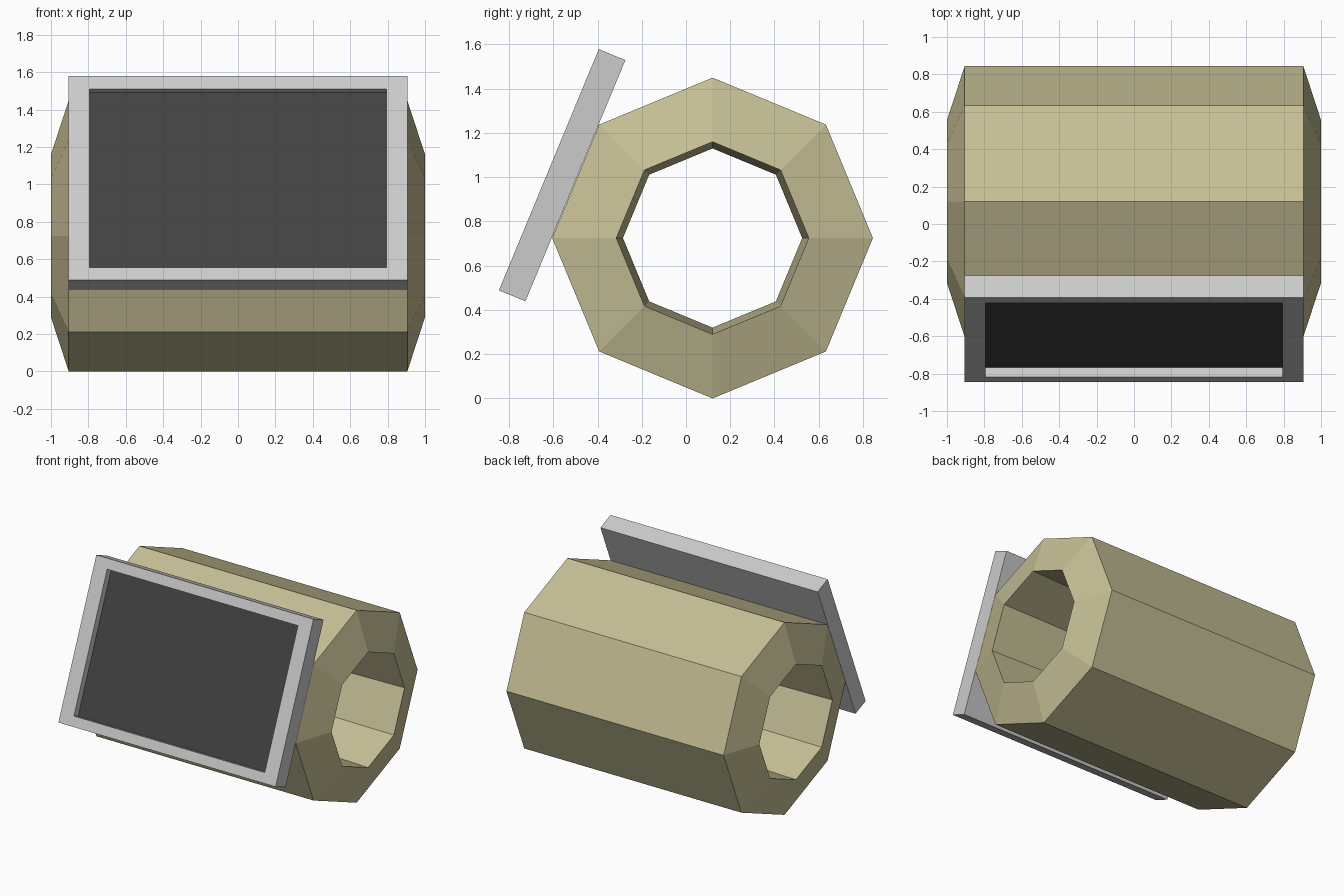
import bpy, bmesh
from math import sin, cos, pi, radians
from mathutils import Matrix

if "Cube" in bpy.data.objects:
    bpy.data.objects.remove(bpy.data.objects["Cube"])


def material(name, rgb):
    m = bpy.data.materials.new(name)
    m.diffuse_color = (*rgb, 1)
    m.use_nodes = True
    m.node_tree.nodes["Principled BSDF"].inputs["Base Color"].default_value = m.diffuse_color
    return m


def add_object(name, bm, mats=()):
    bmesh.ops.recalc_face_normals(bm, faces=bm.faces)
    me = bpy.data.meshes.new(name)
    bm.to_mesh(me)
    bm.free()
    for m in mats:
        me.materials.append(m)
    ob = bpy.data.objects.new(name, me)
    bpy.context.collection.objects.link(ob)
    return ob


olive = material("olive", (0.56, 0.52, 0.30))
dark = material("dark_glass", (0.055, 0.055, 0.055))
grey = material("grey", (0.8, 0.8, 0.8))

# Octagonal tube along x: closed profile (x, radius) with sloped ends
# and a bore that narrows slightly to the middle
profile = [(-0.905, 0.725), (0.905, 0.725), (1, 0.435), (0, 0.405), (-1, 0.435)]
SIDES = 8
bm = bmesh.new()
rings = [[bm.verts.new((x, 0.12 + r * cos(2 * pi * i / SIDES),
                        0.725 + r * sin(2 * pi * i / SIDES)))
          for i in range(SIDES)] for x, r in profile]
for a, b in zip(rings, rings[1:] + rings[:1]):
    for i in range(SIDES):
        j = (i + 1) % SIDES
        bm.faces.new((a[i], a[j], b[j], b[i]))
add_object("tube_body", bm, [olive])

# Tilted panel lying flush on the front upper facet, with recessed dark screen
W, H, T, DEPTH = 1.81, 1.18, 0.13, 0.054
bm = bmesh.new()
bmesh.ops.create_cube(bm, size=1, matrix=Matrix.Diagonal((W, T, H, 1)))
front = min(bm.faces, key=lambda f: f.calc_center_median().y)
bmesh.ops.inset_region(bm, faces=[front], thickness=0.05)
for v in front.verts:
    v.co.x = (W / 2 - 0.11) * (1 if v.co.x > 0 else -1)
    v.co.z = (H / 2 - 0.073) * (1 if v.co.z > 0 else -1)
screen = bmesh.ops.extrude_discrete_faces(bm, faces=[front])["faces"][0]
for v in screen.verts:
    v.co.y += DEPTH
screen.material_index = 1
panel = add_object("screen_panel", bm, [grey, dark])
panel.rotation_euler.x = radians(-22.5)
panel.location = (0, -0.56, 1.009)
